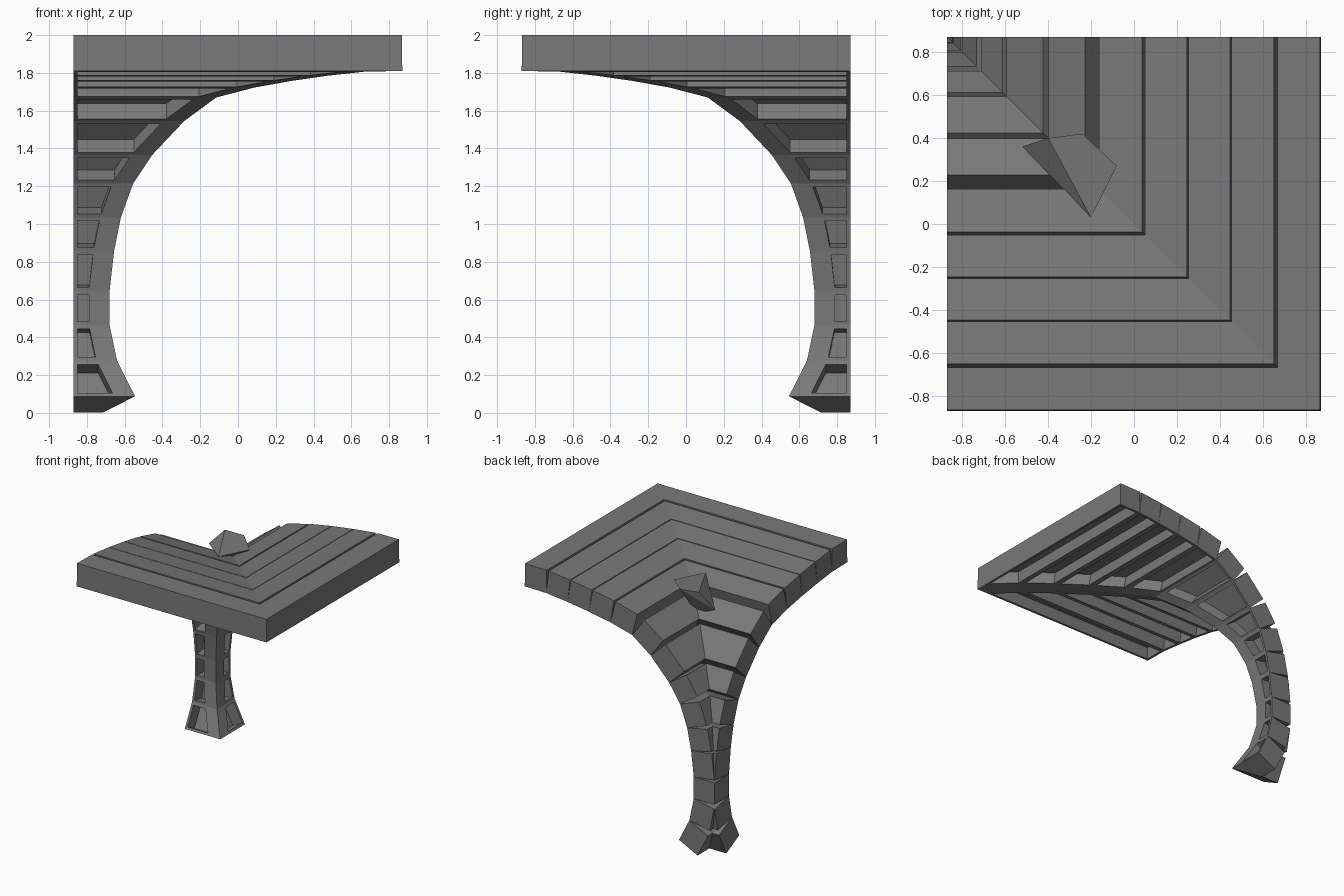
import bpy, bmesh
from mathutils import Vector

if "Cube" in bpy.data.objects:
    bpy.data.objects.remove(bpy.data.objects["Cube"])

E = 0.87          # half size of the plan
THICK = 0.19      # voussoir thickness
DEPTH = 0.10      # coffer depth
EDGE, RIB, GAP = 0.02, 0.11, 0.02   # coffer margins: outer edge, diagonal rib, joints

stone = bpy.data.materials.new("grey stone")
stone.diffuse_color = (0.19, 0.19, 0.19, 1)
stone.use_nodes = True
stone.node_tree.nodes["Principled BSDF"].inputs["Base Color"].default_value = stone.diffuse_color

# underside curve: (reach from the corner, height), foot to crown
CURVE = [(-.545, .088), (-.64, .275), (-.68, .465), (-.68, .645), (-.656, .857),
         (-.62, 1.035), (-.555, 1.215), (-.455, 1.365), (-.285, 1.545), (-.115, 1.67),
         (.085, 1.722), (.28, 1.757), (.475, 1.785), (.672, 1.807), (.87, 1.81)]


def finish(bm, name):
    bmesh.ops.remove_doubles(bm, verts=bm.verts, dist=0.0005)
    bmesh.ops.recalc_face_normals(bm, faces=bm.faces)
    me = bpy.data.meshes.new(name)
    bm.to_mesh(me)
    bm.free()
    me.materials.append(stone)
    ob = bpy.data.objects.new(name, me)
    bpy.context.collection.objects.link(ob)


def leg(bm, a, b, mirrored):
    """One mitred arm of an L-shaped course, with a coffer in its underside."""
    d = (b - a).normalized()
    n = Vector((-d.y, d.x))

    def vert(p, x):
        u = max(p.x, -E)
        x = max(x, -E)
        return bm.verts.new((u, -x, p.y) if mirrored else (x, -u, p.y))

    def pair(p, lo=0.0, hi=0.0, shift=0.0):
        q = p + n * shift
        return vert(q, -E + lo), vert(q, p.x - hi if hi else q.x)

    a0, a1 = pair(a)
    b0, b1 = pair(b)
    qa0, qa1 = pair(a, shift=THICK)
    qb0, qb1 = pair(b, shift=THICK)
    ia, ib = a + d * GAP, b - d * GAP
    opening = [*pair(ia, EDGE, RIB), *reversed(pair(ib, EDGE, RIB))]
    floor = [*pair(ia, EDGE, RIB, DEPTH), *reversed(pair(ib, EDGE, RIB, DEPTH))]
    outer = [a0, a1, b1, b0]
    for k in range(4):
        j = (k + 1) % 4
        bm.faces.new((outer[k], outer[j], opening[j], opening[k]))
        bm.faces.new((opening[k], opening[j], floor[j], floor[k]))
    bm.faces.new(floor)
    bm.faces.new((qa0, qa1, qb1, qb0))      # outer back
    bm.faces.new((a0, b0, qb0, qa0))        # open section end
    bm.faces.new((a0, a1, qa1, qa0))        # lower joint
    bm.faces.new((b0, b1, qb1, qb0))        # upper joint


# stacked L-shaped vault courses
pts = [Vector(p) for p in CURVE]
for i in range(len(pts) - 1):
    bm = bmesh.new()
    leg(bm, pts[i], pts[i + 1], False)
    leg(bm, pts[i], pts[i + 1], True)
    finish(bm, "vault_course_%02d" % (i + 1))

# broken stone sticking out at the bend of the diagonal rib
bm = bmesh.new()
for p in [(-.52, .36, 1.79), (-.4, .4, 1.92), (-.24, .42, 1.91), (-.08, .27, 1.89),
          (-.2, .03, 1.89), (-.32, .32, 1.70)]:
    bm.verts.new(p)
bmesh.ops.convex_hull(bm, input=bm.verts)
finish(bm, "rib_stone")
